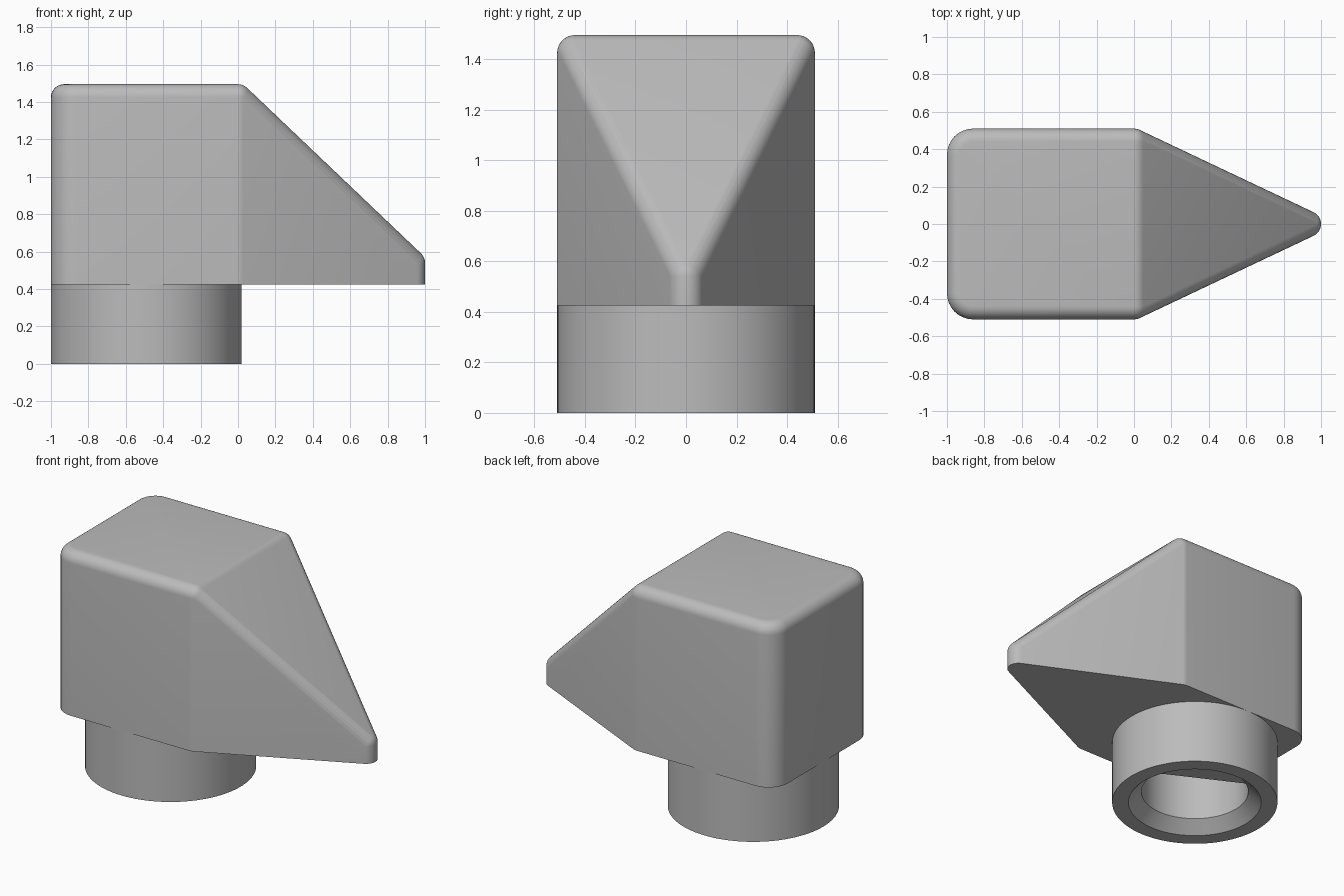
import bpy
import bmesh
import math
from mathutils import Vector

cube = bpy.data.objects.get("Cube")
if cube:
    bpy.data.objects.remove(cube, do_unlink=True)

grey = bpy.data.materials.new("plain grey")
grey.use_nodes = True
grey.diffuse_color = (0.5, 0.5, 0.5, 1)
grey.node_tree.nodes["Principled BSDF"].inputs["Base Color"].default_value = (0.5, 0.5, 0.5, 1)

BASE = 0.425       # underside of the hood
ROUND = 0.07       # edge rounding
AXIS = -0.49       # x of the socket axis
BORE = 0.33


def finish(bm, name):
    bmesh.ops.recalc_face_normals(bm, faces=bm.faces)
    mesh = bpy.data.meshes.new(name)
    bm.to_mesh(mesh)
    bm.free()
    obj = bpy.data.objects.new(name, mesh)
    mesh.materials.append(grey)
    bpy.context.collection.objects.link(obj)
    bpy.ops.object.select_all(action='DESELECT')
    obj.select_set(True)
    bpy.context.view_layer.objects.active = obj
    bpy.ops.object.shade_smooth_by_angle(angle=math.radians(30))
    return obj


def rounded_corner(bm, x, y, z, ring):
    """Quarter-round cap of a vertical post, with its foot on the base plane."""
    steps = 32
    for i in range(steps):
        a = math.tau * i / steps
        d = Vector((math.cos(a), math.sin(a), 0))
        centre = Vector((x, y, z)) + d * ring
        for j in range(9):
            t = math.pi / 2 * j / 8
            bm.verts.new(centre + d * ROUND * math.cos(t) + Vector((0, 0, ROUND * math.sin(t))))
        foot = centre + d * ROUND
        bm.verts.new((foot.x, foot.y, BASE))


# Hood: convex skin over rounded corner posts, tapering to a low nose
bm = bmesh.new()
for side in (-1, 1):
    rounded_corner(bm, -0.86, side * 0.37, 1.425, 0.07)
    rounded_corner(bm, 0.0, side * 0.44, 1.425, 0.0)
rounded_corner(bm, 0.93, 0.0, 0.54, 0.0)
bmesh.ops.remove_doubles(bm, verts=bm.verts, dist=0.0005)
bmesh.ops.convex_hull(bm, input=bm.verts)
bmesh.ops.delete(bm, geom=[v for v in bm.verts if not v.link_faces], context='VERTS')
bmesh.ops.dissolve_limit(bm, angle_limit=math.radians(0.5), verts=bm.verts, edges=bm.edges)
finish(bm, "hood")

# Socket: revolved pipe wall with a chamfered mouth
bm = bmesh.new()
profile = [(BORE, BASE), (BORE, 0.075), (0.41, 0), (0.51, 0), (0.51, BASE)]
points = [bm.verts.new((AXIS + r, 0, z)) for r, z in profile]
edges = [bm.edges.new(pair) for pair in zip(points, points[1:])]
bmesh.ops.spin(bm, geom=points + edges, cent=(AXIS, 0, 0), axis=(0, 0, 1),
               angle=math.tau, steps=96, use_duplicate=False)
bmesh.ops.remove_doubles(bm, verts=bm.verts, dist=0.0005)
finish(bm, "socket")

# Ledge: flat-sided segment inside the bore, parallel to the tapered side
bm = bmesh.new()
facing = math.atan2(0.89, 0.45)
half = math.acos(0.13 / BORE)
arc = [facing + half * (i / 12 - 1) for i in range(25)]
face = bm.faces.new([bm.verts.new((AXIS + BORE * math.cos(a), BORE * math.sin(a), 0.1)) for a in arc])
top = bmesh.ops.extrude_face_region(bm, geom=[face], use_keep_orig=True)
bmesh.ops.translate(bm, vec=(0, 0, BASE - 0.1),
                    verts=[g for g in top["geom"] if isinstance(g, bmesh.types.BMVert)])
finish(bm, "bore_ledge")
